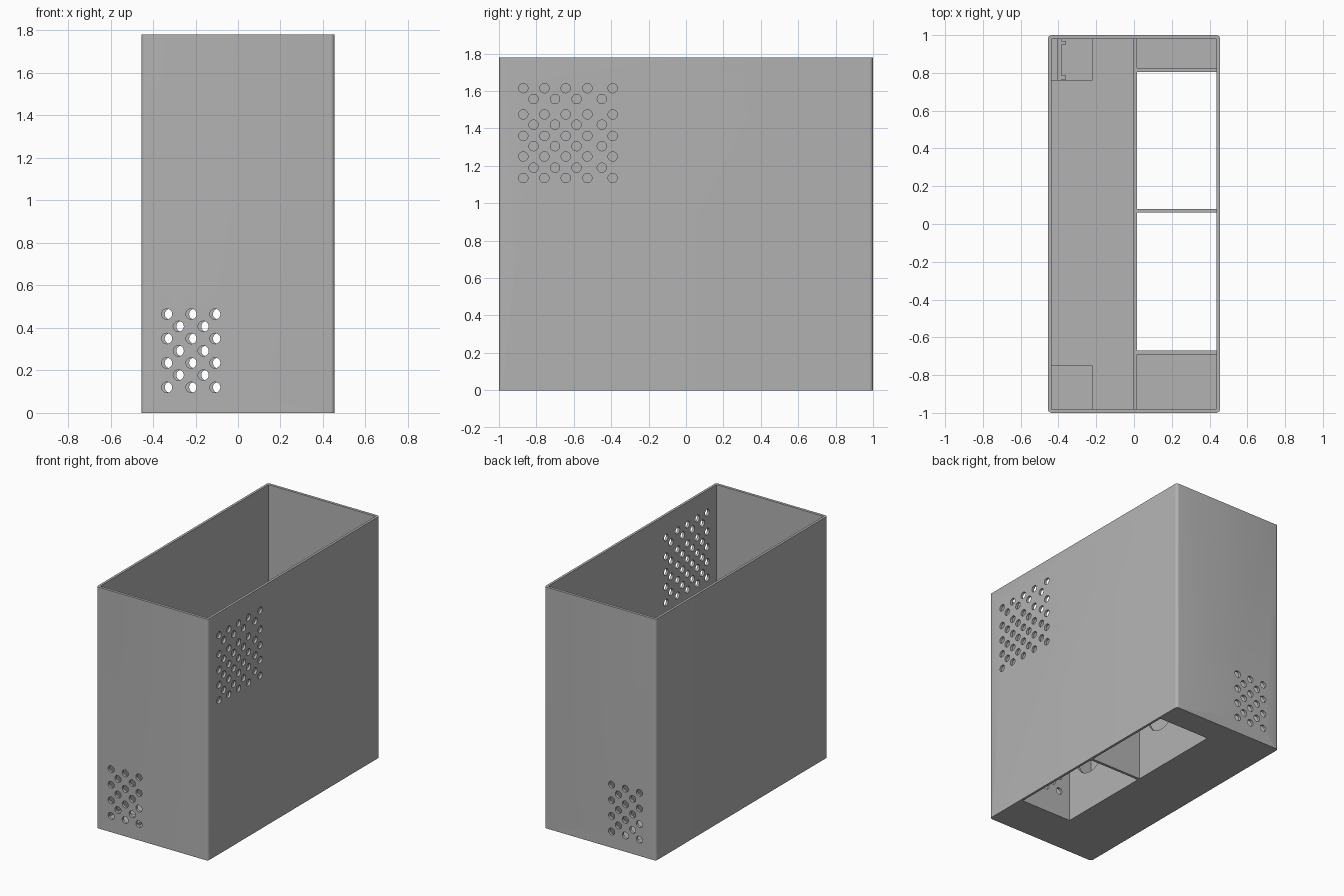
import bpy, bmesh, math
from mathutils import Matrix, Vector

if "Cube" in bpy.data.objects:
    bpy.data.objects.remove(bpy.data.objects["Cube"])

grey = bpy.data.materials.new("plain grey")
grey.diffuse_color = (0.45, 0.45, 0.45, 1)
grey.use_nodes = True
grey.node_tree.nodes["Principled BSDF"].inputs["Base Color"].default_value = grey.diffuse_color


def finish(name, bm):
    me = bpy.data.meshes.new(name)
    bm.to_mesh(me)
    bm.free()
    ob = bpy.data.objects.new(name, me)
    bpy.context.collection.objects.link(ob)
    me.materials.append(grey)
    return ob


def add_box(bm, x0, x1, y0, y1, z0, z1):
    m = Matrix.Translation(((x0 + x1) / 2, (y0 + y1) / 2, (z0 + z1) / 2))
    m = m @ Matrix.Diagonal((x1 - x0, y1 - y0, z1 - z0, 1))
    return bmesh.ops.create_cube(bm, size=1, matrix=m)["verts"]


def box(name, *dims):
    bm = bmesh.new()
    add_box(bm, *dims)
    return finish(name, bm)


def holes(bm, points, axis, radius, segments=20):
    """Add one cylinder along the given axis at each point."""
    turn = Vector((0, 0, 1)).rotation_difference(Vector(axis)).to_matrix().to_4x4()
    for p in points:
        bmesh.ops.create_cone(bm, cap_ends=True, segments=segments, radius1=radius,
                              radius2=radius, depth=0.12, matrix=Matrix.Translation(p) @ turn)


def cut(ob, bm):
    cutter = finish(ob.name + "_cutter", bm)
    cutter.hide_render = True
    cutter.hide_set(True)
    mod = ob.modifiers.new("cut", "BOOLEAN")
    mod.operation, mod.solver, mod.object = "DIFFERENCE", "EXACT", cutter


def stagger(us, vs, us_mid, vs_mid):
    return [(u, v) for u in us for v in vs] + [(u, v) for u in us_mid for v in vs_mid]


# Outer shell: block with rounded upright edges
bm = bmesh.new()
add_box(bm, -0.455, 0.455, -1, 1, 0, 1.78)
upright = [e for e in bm.edges if abs(e.verts[0].co.z - e.verts[1].co.z) > 1]
bmesh.ops.bevel(bm, geom=upright, offset=0.02, segments=5, profile=0.5, affect="EDGES")
shell = finish("case_shell", bm)

# Hollow inside and the two floor openings
bm = bmesh.new()
add_box(bm, -0.437, 0.437, -0.98, 0.98, 0.018, 2)
cut(shell, bm)
bm = bmesh.new()
for y0, y1 in ((-0.67, 0.06), (0.08, 0.805)):
    add_box(bm, 0.017, 0.437, y0, y1, -0.1, 0.1)
cut(shell, bm)

# Vents: low on the front and back walls, high on the right wall
low_z, low_z_mid = (0.12, 0.235, 0.35, 0.465), (0.178, 0.292, 0.407)
low = stagger((-0.335, -0.22, -0.108), low_z, (-0.28, -0.163), low_z_mid)
side = stagger((-0.87, -0.757, -0.643, -0.527, -0.392), (1.135, 1.25, 1.36, 1.475, 1.615),
               (-0.815, -0.7, -0.585, -0.45), (1.19, 1.305, 1.42, 1.557))
bm = bmesh.new()
holes(bm, [(x, -0.99, z) for x, z in low], (0, 1, 0), 0.025)
holes(bm, [(x + 0.015, 0.99, z) for x, z in low], (0, 1, 0), 0.025)
holes(bm, [(0.446, y, z) for y, z in side], (1, 0, 0), 0.025)
cut(shell, bm)

# Lengthwise partition with two round cable holes
TOP = 0.59
partition = box("partition", -0.003, 0.017, -0.985, 0.985, 0.01, TOP)
bm = bmesh.new()
holes(bm, [(0, y, 0.43) for y in (-0.45, 0.31)], (1, 0, 0), 0.138, 32)
cut(partition, bm)

# Cross dividers beside the openings, the front one vented
for name, y0, y1 in (("front_divider", -0.69, -0.67), ("middle_divider", 0.06, 0.08),
                     ("back_divider", 0.805, 0.825)):
    divider = box(name, 0.01, 0.442, y0, y1, 0.0, TOP)
    if name == "front_divider":
        bm = bmesh.new()
        pts = stagger((0.11, 0.225, 0.34), (0.2, 0.315, 0.43), (0.168, 0.283), (0.258, 0.372))
        holes(bm, [(x, -0.68, z) for x, z in pts], (0, 1, 0), 0.025)
        cut(divider, bm)

# Low pads in the left corners, with a small clip rail on the back one
box("front_corner_pad", -0.44, -0.22, -0.985, -0.75, 0.01, 0.04)
box("back_corner_pad", -0.44, -0.22, 0.76, 0.985, 0.01, 0.04)
box("clip_rail", -0.405, -0.385, 0.76, 0.985, 0.03, 0.08)
for y in (0.775, 0.96):
    box("clip_tab", -0.39, -0.36, y - 0.01, y + 0.01, 0.03, 0.08)

# Smooth the rounded edges and hole walls
for ob in bpy.context.scene.objects:
    ob.select_set(not ob.hide_render)
bpy.context.view_layer.objects.active = shell
bpy.ops.object.shade_smooth_by_angle(angle=math.radians(30))
